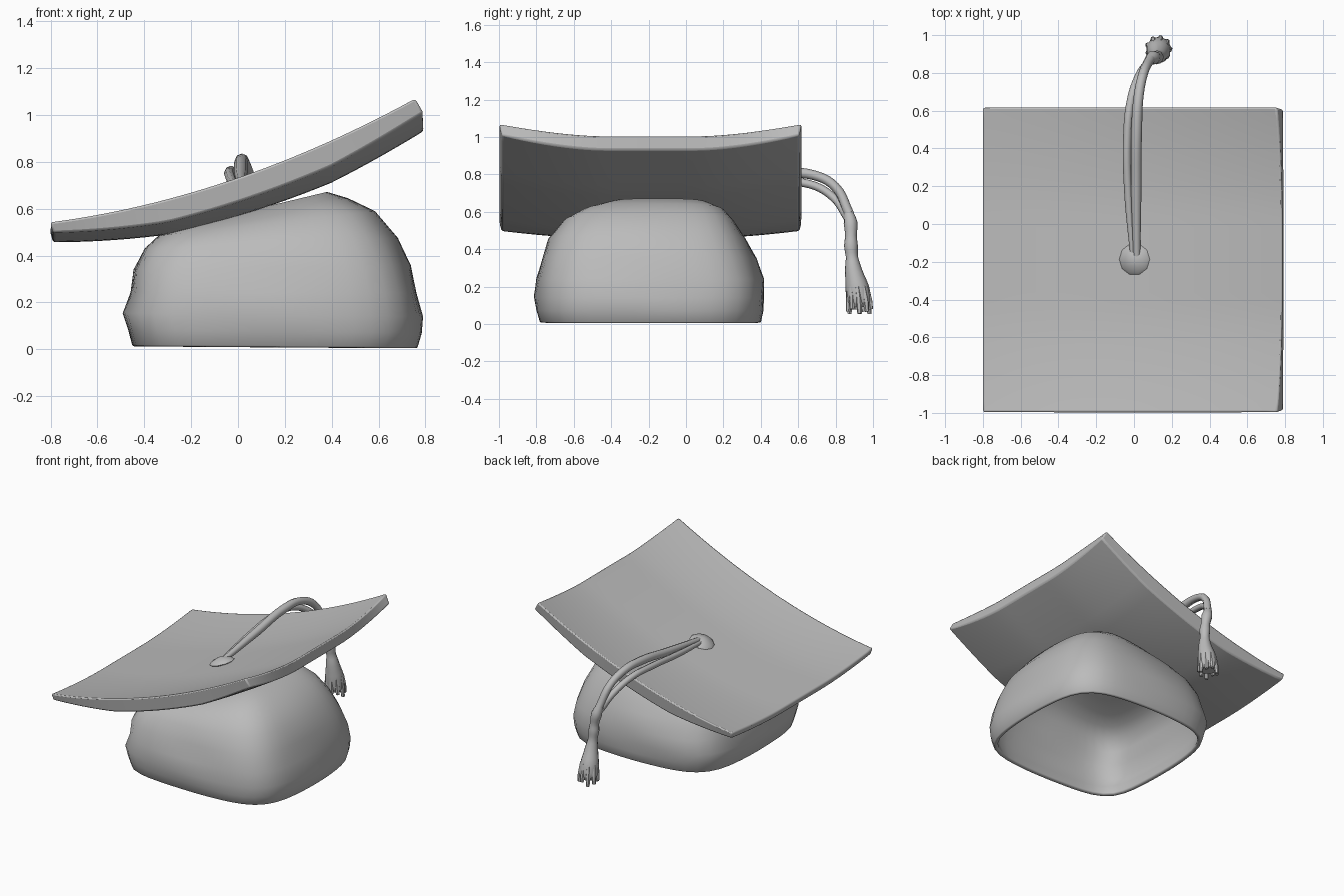
import bpy, bmesh, math

if "Cube" in bpy.data.objects:
    bpy.data.objects.remove(bpy.data.objects["Cube"])

grey = bpy.data.materials.new("cloth grey")
grey.diffuse_color = (0.5, 0.5, 0.5, 1)
grey.use_nodes = True
grey.node_tree.nodes["Principled BSDF"].inputs["Base Color"].default_value = grey.diffuse_color


def finish(ob, angle=40):
    bpy.ops.object.select_all(action='DESELECT')
    ob.select_set(True)
    bpy.context.view_layer.objects.active = ob
    bpy.ops.object.shade_smooth_by_angle(angle=math.radians(angle))


def make(name, bm):
    bmesh.ops.recalc_face_normals(bm, faces=bm.faces)
    me = bpy.data.meshes.new(name)
    bm.to_mesh(me)
    bm.free()
    ob = bpy.data.objects.new(name, me)
    bpy.context.collection.objects.link(ob)
    me.materials.append(grey)
    return ob


def bridge(bm, a, b):
    n = len(a)
    for i in range(n):
        bm.faces.new((a[i], a[(i + 1) % n], b[(i + 1) % n], b[i]))


def lerp_table(table, x):
    for (xa, a), (xb, b) in zip(table, table[1:]):
        if x <= xb:
            return a + (b - a) * (x - xa) / (xb - xa)
    return table[-1][1]


# Board: curved, tilted square panel with lifted edges, thicker in the middle
YC, HALF = -0.19, 0.808
THICK = [(-0.81, 0.045), (-0.3, 0.1), (0.4, 0.112), (0.8, 0.08)]


def board_z(x, v):
    lift = (0.06 + 0.025 * x) * max(0, (abs(v) - 0.3) / 0.7) ** 1.7
    return 0.674 + 0.3206 * x + 0.134 * x * x + lift


N = 28
bm = bmesh.new()
top, low = [], []
for i in range(N + 1):
    s = i / N
    tr, lr = [], []
    for j in range(N + 1):
        v = 2 * j / N - 1
        xt = -0.802 + s * (1.587 - 0.03 * abs(v) ** 3)
        xb = -0.79 + s * 1.582
        tr.append(bm.verts.new((xt, YC + HALF * v, board_z(xt, v))))
        lr.append(bm.verts.new((xb, YC + (HALF - 0.012) * v, board_z(xb, v) - lerp_table(THICK, xb))))
    top.append(tr)
    low.append(lr)
for i in range(N):
    for j in range(N):
        for g in (top, low):
            bm.faces.new((g[i][j], g[i + 1][j], g[i + 1][j + 1], g[i][j + 1]))
    for k in (0, N):
        bm.faces.new((top[i][k], top[i + 1][k], low[i + 1][k], low[i][k]))
        bm.faces.new((top[k][i], top[k][i + 1], low[k][i + 1], low[k][i]))
board = make("board", bm)
bev = board.modifiers.new("soft edge", 'BEVEL')
bev.width = 0.01
bev.segments = 2
bev.limit_method = 'ANGLE'
bev.angle_limit = math.radians(45)
finish(board, 50)

# Cap: hollow crown with bowed sides and tight corners, lofted from rings
# each ring: x min, x max, y min, y max, z at left, z at right
rings = [
    (-0.45, 0.765, -0.78, 0.40, 0.010, 0.002),
    (-0.468, 0.785, -0.80, 0.415, 0.08, 0.07),
    (-0.49, 0.79, -0.81, 0.42, 0.155, 0.14),
    (-0.455, 0.765, -0.80, 0.415, 0.245, 0.24),
    (-0.447, 0.735, -0.77, 0.375, 0.34, 0.36),
    (-0.40, 0.68, -0.735, 0.32, 0.43, 0.475),
    (-0.34, 0.585, -0.66, 0.26, 0.485, 0.59),
    (-0.26, 0.47, -0.56, 0.215, 0.515, 0.645),
    (-0.15, 0.38, -0.44, 0.14, 0.545, 0.672),
]
S = 64
bm = bmesh.new()
prev = None
for k, (x0, x1, y0, y1, zl, zr) in enumerate(rings):
    ring = []
    e = 2 / 6.5
    for i in range(S):
        a = 2 * math.pi * (i + 0.5) / S
        # even spacing along the sides, then bow the sides inward to the corners
        c, s = math.cos(a), math.sin(a)
        m = (abs(c) ** 6.5 + abs(s) ** 6.5) ** (-1 / 6.5)
        u, v = c * m, s * m
        pull = 0.06 if c < 0 and s < 0 else 0.105
        u, v = u * (1 - pull * v * v), v * (1 - pull * u * u)
        # gentle folds in the cloth
        f = 1 + (0.006 * math.sin(5 * a + 1.7 * k) if 1 < k < 6 else 0)
        x = (x0 + x1) / 2 + u * f * (x1 - x0) / 2
        y = (y0 + y1) / 2 + v * f * (y1 - y0) / 2
        ring.append(bm.verts.new((x, y, zl + (zr - zl) * (u + 1) / 2)))
    if prev:
        bridge(bm, prev, ring)
    prev = ring
bm.faces.new(prev)
cap = make("cap", bm)
sol = cap.modifiers.new("cloth thickness", 'SOLIDIFY')
sol.thickness = 0.03
sol.offset = -1
rim = cap.modifiers.new("soft rim", 'BEVEL')
rim.width = 0.01
rim.segments = 2
rim.limit_method = 'ANGLE'
rim.angle_limit = math.radians(60)
finish(cap, 60)

# Button: low ten-sided dome lying on the board
bm = bmesh.new()
prev = None
for r, h in ((0.06, -0.01), (0.085, 0.008), (0.072, 0.022), (0.035, 0.036)):
    ring = [bm.verts.new((r * math.cos(math.tau * i / 10), r * math.sin(math.tau * i / 10), h))
            for i in range(10)]
    if prev:
        bridge(bm, prev, ring)
    else:
        bm.faces.new(ring)
    prev = ring
tip = bm.verts.new((0, 0, 0.046))
for i in range(10):
    bm.faces.new((prev[i], prev[(i + 1) % 10], tip))
button = make("button", bm)
button.location = (0.005, -0.187, 0.674)
button.rotation_euler = (0, -math.atan(0.32), 0)
finish(button, 50)


# Tubes swept along x, y, z, radius points
def tube(name, pts, sides=2, steps=5):
    cu = bpy.data.curves.new(name, 'CURVE')
    cu.dimensions = '3D'
    cu.bevel_depth = 1
    cu.bevel_resolution = sides
    cu.resolution_u = steps
    cu.use_fill_caps = True
    sp = cu.splines.new('BEZIER')
    sp.bezier_points.add(len(pts) - 1)
    for b, (x, y, z, r) in zip(sp.bezier_points, pts):
        b.co = (x, y, z)
        b.radius = r
        b.handle_left_type = b.handle_right_type = 'AUTO'
    ob = bpy.data.objects.new(name, cu)
    bpy.context.collection.objects.link(ob)
    cu.materials.append(grey)
    bpy.ops.object.select_all(action='DESELECT')
    ob.select_set(True)
    bpy.context.view_layer.objects.active = ob
    bpy.ops.object.convert(target='MESH')
    finish(bpy.context.view_layer.objects.active, 50)


tube("upper_cord", [(0.015, -0.17, 0.70, 0.019), (0.012, 0.2, 0.755, 0.028), (0.014, 0.5, 0.803, 0.029),
                    (0.025, 0.68, 0.797, 0.026), (0.05, 0.80, 0.732, 0.025), (0.085, 0.872, 0.59, 0.027)])
tube("lower_cord", [(-0.006, -0.17, 0.69, 0.014), (-0.03, 0.15, 0.725, 0.021), (-0.036, 0.45, 0.757, 0.022),
                    (-0.015, 0.66, 0.748, 0.022), (0.03, 0.79, 0.675, 0.022), (0.08, 0.862, 0.57, 0.022)])

# Tassel: knotted neck widening into a skirt
tube("tassel", [(0.08, 0.867, 0.60, 0.026), (0.10, 0.88, 0.54, 0.037), (0.115, 0.882, 0.47, 0.031),
                (0.12, 0.882, 0.42, 0.037), (0.125, 0.887, 0.36, 0.032), (0.13, 0.895, 0.29, 0.045),
                (0.13, 0.916, 0.19, 0.064), (0.13, 0.926, 0.12, 0.066), (0.13, 0.926, 0.09, 0.052)], 3, 3)

# Loose threads around the skirt hem
for i in range(9):
    a = math.tau * i / 9
    c, s = math.cos(a), math.sin(a)
    z = 0.055 + 0.012 * (i % 3)
    tube("tassel_thread", [(0.13 + 0.048 * c, 0.917 + 0.048 * s, 0.20, 0.015),
                           (0.13 + 0.056 * c, 0.926 + 0.056 * s, 0.12, 0.017),
                           (0.13 + 0.062 * c, 0.928 + 0.062 * s, z, 0.012)], 1, 3)
